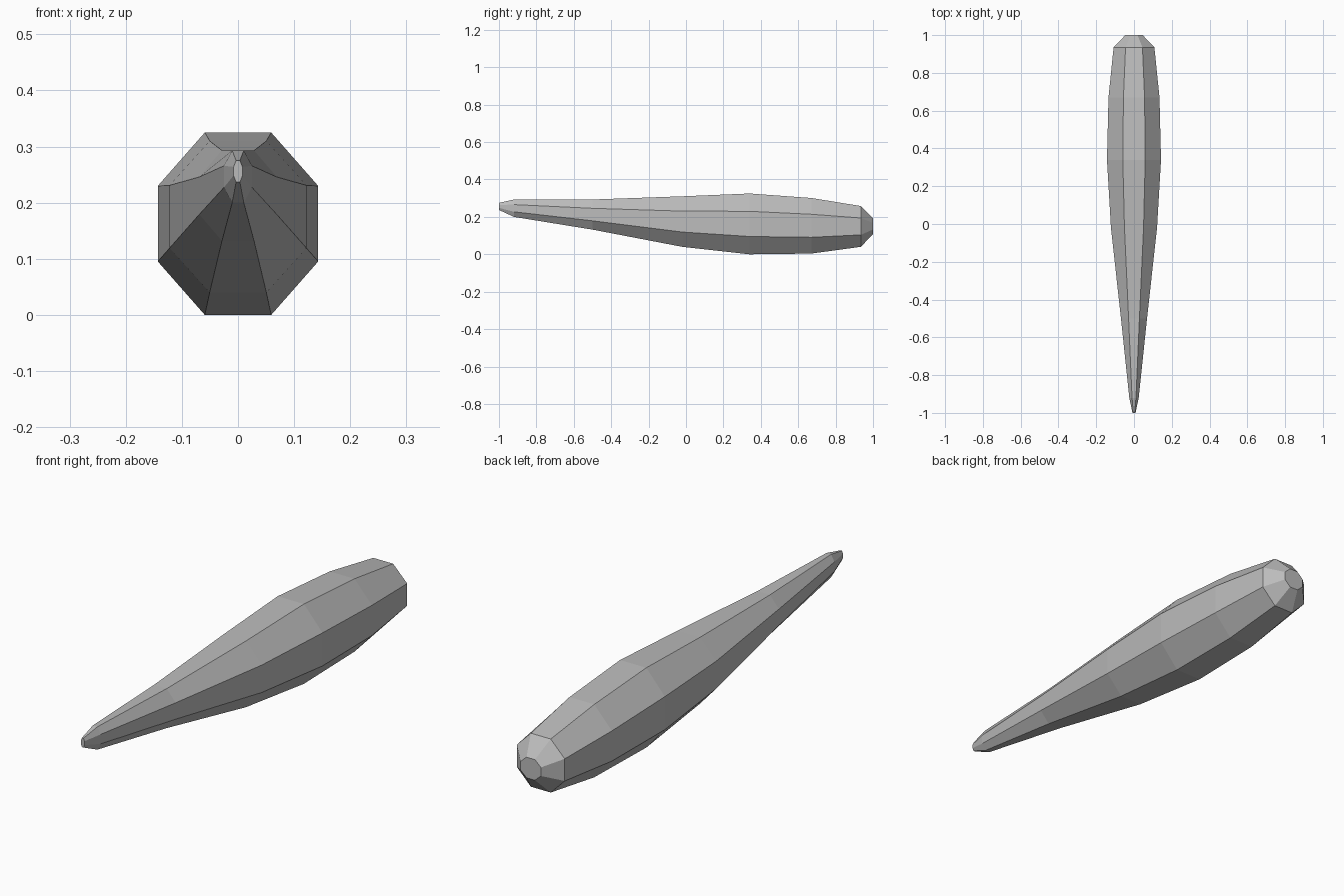
import bpy
import bmesh
from math import cos, sin, pi

cube = bpy.data.objects.get("Cube")
if cube:
    bpy.data.objects.remove(cube, do_unlink=True)

# Plain grey finish
grey = bpy.data.materials.new("plain_grey")
grey.use_nodes = True
colour = (0.5, 0.5, 0.5, 1)
grey.diffuse_color = colour
grey.node_tree.nodes["Principled BSDF"].inputs["Base Color"].default_value = colour

# Stations from nose to tail: y, bottom z, top z, half width
STATIONS = [
    (-1.0, 0.237, 0.275, 0.008),
    (-0.92, 0.2, 0.293, 0.025),
    (-0.5, 0.132, 0.293, 0.069),
    (-0.02, 0.04, 0.31, 0.122),
    (0.34, 0.0, 0.325, 0.143),
    (0.67, 0.004, 0.301, 0.135),
    (0.935, 0.04, 0.258, 0.108),
    (1.0, 0.108, 0.192, 0.046),
]
SIDES = 8


def octagon(bm, y, bottom, top, half_width):
    """Ring with flat top, bottom and sides."""
    scale = 1 / cos(pi / SIDES)
    centre, half_height = (top + bottom) / 2, (top - bottom) / 2
    ring = []
    for i in range(SIDES):
        a = 2 * pi * (i + 0.5) / SIDES
        ring.append(bm.verts.new((half_width * scale * cos(a), y,
                                  centre + half_height * scale * sin(a))))
    return ring


# Tapered faceted body, lofted through the stations and capped
bm = bmesh.new()
rings = [octagon(bm, *station) for station in STATIONS]
for a, b in zip(rings, rings[1:]):
    for i in range(SIDES):
        j = (i + 1) % SIDES
        bm.faces.new((a[i], a[j], b[j], b[i]))
bm.faces.new(rings[0])
bm.faces.new(rings[-1])
bmesh.ops.recalc_face_normals(bm, faces=bm.faces)

mesh = bpy.data.meshes.new("tapered_body")
bm.to_mesh(mesh)
bm.free()
mesh.materials.append(grey)
bpy.context.collection.objects.link(bpy.data.objects.new("tapered_body", mesh))
